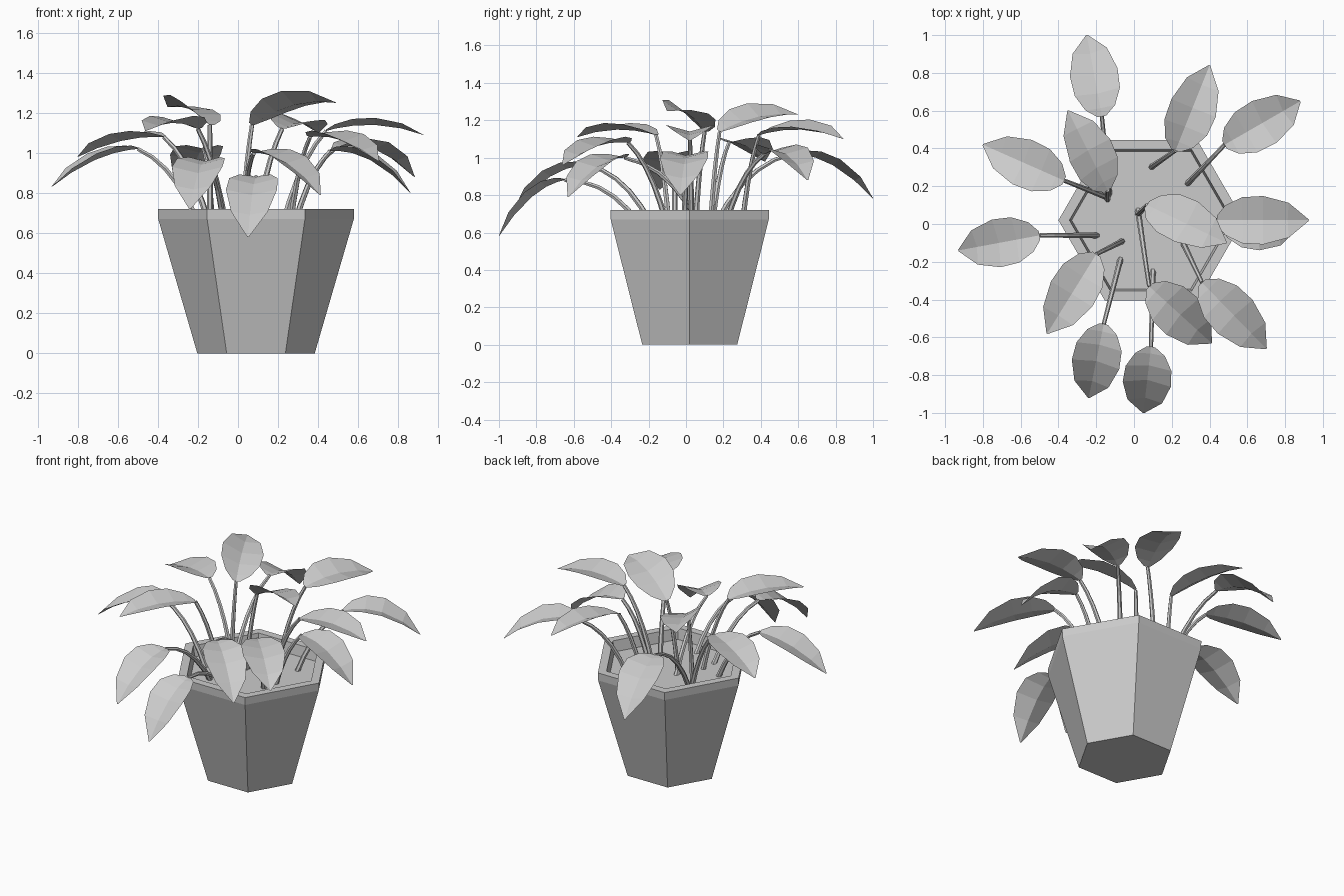
import bpy, bmesh, math
from mathutils import Vector

if "Cube" in bpy.data.objects:
    bpy.data.objects.remove(bpy.data.objects["Cube"])

SOIL_Z = 0.65


def finish(name, bm, recalc=True):
    if recalc:
        bmesh.ops.recalc_face_normals(bm, faces=bm.faces)
    mesh = bpy.data.meshes.new(name)
    bm.to_mesh(mesh)
    bm.free()
    ob = bpy.data.objects.new(name, mesh)
    bpy.context.collection.objects.link(ob)
    return ob


def loft(bm, rings, cap_start=True, cap_end=True):
    loops = [[bm.verts.new(p) for p in ring] for ring in rings]
    n = len(loops[0])
    for a, b in zip(loops, loops[1:]):
        for i in range(n):
            j = (i + 1) % n
            bm.faces.new((a[i], a[j], b[j], b[i]))
    if cap_start:
        bm.faces.new(loops[0][::-1])
    if cap_end:
        bm.faces.new(loops[-1])


def hexagon(r, z):
    return [Vector((0.09 + r * math.cos(k * math.pi / 3),
                    0.02 + r * math.sin(k * math.pi / 3), z)) for k in range(6)]


def bezier(a, c, b, t):
    return a * (1 - t) ** 2 + c * 2 * t * (1 - t) + b * t * t


# Hexagonal pot with rim; the inner wall runs down to the soil
bm = bmesh.new()
loft(bm, [hexagon(r, z) for r, z in
          [(0.293, 0), (0.488, 0.67), (0.49, 0.72), (0.432, 0.72), (0.418, SOIL_Z - 0.01)]])
finish("pot", bm)

# Soil surface
bm = bmesh.new()
bm.faces.new([bm.verts.new(p) for p in hexagon(0.421, SOIL_Z)])
finish("soil", bm, False)


def stem(name, foot, top):
    a, b = Vector((*foot, SOIL_Z - 0.02)), Vector(top)
    run = math.hypot(b.x - a.x, b.y - a.y)
    c = a.lerp(b, 0.4)
    c.z = a.z + 0.6 * (b.z - a.z) + 0.25 * run
    rings = []
    for k in range(6):
        t = k / 5
        p = bezier(a, c, b, t)
        d = ((c - a) * (1 - t) + (b - c) * t).normalized()
        q = d.to_track_quat('Z', 'Y')
        r = 0.016 - 0.005 * t
        rings.append([p + q @ Vector((r * math.cos(s * math.pi / 3),
                                      r * math.sin(s * math.pi / 3), 0)) for s in range(6)])
    bm = bmesh.new()
    loft(bm, rings)
    finish(name, bm)


# Leaf: arched midrib with two halves folded upward; roll tips the right edge up
OUTLINE = [(0, 0.18), (0.1, 0.62), (0.28, 0.95), (0.5, 1.0), (0.77, 0.72), (1, 0.03)]


def leaf(name, base, mid_z, tip, roll, half=0.133, fold=0.27):
    a, b = Vector(base), Vector(tip)
    m = (a + b) / 2
    m.z = mid_z
    c = m * 2 - (a + b) / 2
    flat = Vector((b.x - a.x, b.y - a.y, 0)).normalized()
    right = Vector((flat.y, -flat.x, 0))
    bm = bmesh.new()
    rows = []
    for t, w in OUTLINE:
        p = bezier(a, c, b, t)
        d = ((c - a) * (1 - t) + (b - c) * t).normalized()
        up = right.cross(d).normalized()
        row = []
        for s in (-1, 0, 1):
            ang = fold + s * roll
            row.append(bm.verts.new(p + (right * s * math.cos(ang)
                                         + up * abs(s) * math.sin(ang)) * w * half))
        rows.append(row)
    for r0, r1 in zip(rows, rows[1:]):
        for i in (0, 1):
            bm.faces.new((r0[i], r0[i + 1], r1[i + 1], r1[i]))
    finish(name, bm, False)


# stem foot, leaf base, midrib height, leaf tip, roll
PLANTS = [
    ((-0.13, 0.15), (-0.17, 0.57, 1.02), 0.96, (-0.25, 1.00, 0.78), 0),
    ((0.09, 0.30), (0.22, 0.39, 1.12), 1.15, (0.40, 0.84, 1.10), -0.15),
    ((0.28, 0.21), (0.48, 0.42, 1.02), 1.02, (0.88, 0.65, 0.88), 0),
    ((-0.14, 0.14), (-0.37, 0.23, 1.08), 1.06, (-0.80, 0.42, 0.98), 0),
    ((-0.14, 0.13), (-0.14, 0.18, 1.14), 1.22, (-0.35, 0.60, 1.23), -0.3),
    ((-0.19, -0.06), (-0.50, -0.06, 1.02), 0.965, (-0.93, -0.14, 0.83), 0),
    ((-0.06, -0.09), (-0.20, -0.16, 1.12), 1.15, (-0.46, -0.58, 1.11), 0),
    ((-0.07, -0.18), (-0.16, -0.53, 0.96), 0.90, (-0.24, -0.92, 0.72), 0),
    ((0.10, -0.24), (0.09, -0.65, 0.88), 0.79, (0.05, -1.00, 0.58), 0),
    ((0.02, 0.08), (0.08, -0.33, 1.00), 0.95, (0.41, -0.63, 0.79), 0),
    ((0.26, -0.10), (0.36, -0.31, 1.08), 1.06, (0.70, -0.66, 0.96), 0),
    ((0.22, 0.03), (0.44, 0.02, 1.11), 1.14, (0.925, 0.02, 1.09), 0),
    ((0.02, 0.05), (0.07, 0.10, 1.14), 1.24, (0.49, -0.10, 1.25), 0.3),
    ((0.28, -0.01), (0.46, 0.01, 1.01), 0.965, (0.86, -0.03, 0.80), 0),
]
for i, (foot, base, mid_z, tip, roll) in enumerate(PLANTS, 1):
    stem(f"stem_{i}", foot, base)
    leaf(f"leaf_{i}", base, mid_z, tip, roll)
